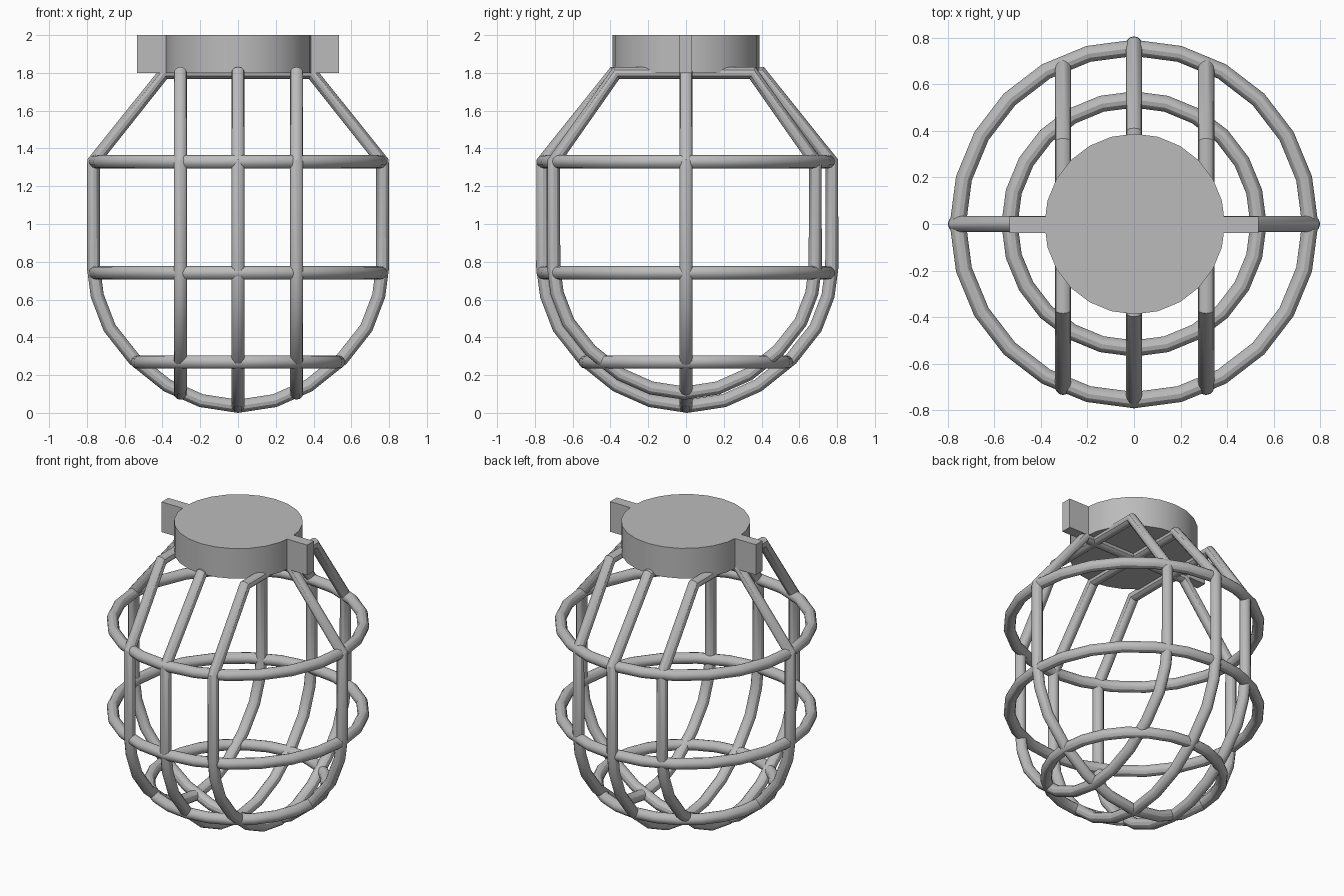
import bpy
import math

cube = bpy.data.objects.get("Cube")
if cube:
    bpy.data.objects.remove(cube, do_unlink=True)

grey = bpy.data.materials.new("plain grey")
grey.use_nodes = True
COLOUR = (0.5, 0.5, 0.5, 1)
grey.diffuse_color = COLOUR
grey.node_tree.nodes["Principled BSDF"].inputs["Base Color"].default_value = COLOUR

TUBE = 0.035


def finish(obj, name, angle=50):
    obj.name = name
    obj.data.materials.clear()
    obj.data.materials.append(grey)
    bpy.ops.object.select_all(action='DESELECT')
    obj.select_set(True)
    bpy.context.view_layer.objects.active = obj
    bpy.ops.object.shade_smooth_by_angle(angle=math.radians(angle))
    return obj


def wire(name, points):
    """Closed round bar through the points."""
    curve = bpy.data.curves.new(name, 'CURVE')
    curve.dimensions = '3D'
    curve.bevel_depth = TUBE
    curve.bevel_resolution = 4
    spline = curve.splines.new('POLY')
    spline.points.add(len(points) - 1)
    for p, co in zip(spline.points, points):
        p.co = (*co, 1)
    spline.use_cyclic_u = True
    temp = bpy.data.objects.new(name + " path", curve)
    bpy.context.collection.objects.link(temp)
    bpy.context.view_layer.update()
    mesh = bpy.data.meshes.new_from_object(
        temp.evaluated_get(bpy.context.evaluated_depsgraph_get()))
    bpy.data.objects.remove(temp, do_unlink=True)
    obj = bpy.data.objects.new(name, mesh)
    bpy.context.collection.objects.link(obj)
    return finish(obj, name, 30)


def frame_outline(scale, top):
    """Half profile mirrored into a closed hoop: flat top, slope, side, bowl."""
    bowl = [(0.765, 0.77), (0.745, 0.62), (0.68, 0.45), (0.55, 0.285),
            (0.375, 0.145), (0.195, 0.065)]
    half = [(top, 1.8), (0.765 * scale, 1.33)]
    half += [(w * scale, 0.77 - (0.77 - z) * scale) for w, z in bowl]
    bottom = [(0, 0.77 - 0.735 * scale)]
    return half + bottom + [(-w, z) for w, z in reversed(half)]


# Horizontal rings
for name, radius, z in (("upper_ring", 0.757, 1.33), ("middle_ring", 0.757, 0.742),
                        ("lower_ring", 0.535, 0.27)):
    wire(name, [(radius * math.cos(math.tau * i / 24),
                 radius * math.sin(math.tau * i / 24), z) for i in range(24)])

# Upright hoops
wire("cross_hoop", [(w, 0, z) for w, z in frame_outline(1, 0.39)])
wire("centre_hoop", [(0, w + 0.007, z) for w, z in frame_outline(1, 0.39)])
for name, x in (("right_hoop", -0.305), ("left_hoop", 0.31)):
    wire(name, [(x, w - 0.008, z) for w, z in frame_outline(0.905, 0.36)])

# Cap with a mounting tab on each side
bpy.ops.mesh.primitive_cylinder_add(vertices=24, radius=0.388, depth=0.2,
                                    location=(0.003, 0, 1.9))
finish(bpy.context.object, "cap")
for name, side in (("right_tab", -1), ("left_tab", 1)):
    bpy.ops.mesh.primitive_cube_add(size=1, location=(side * 0.45, -0.003, 1.9))
    tab = bpy.context.object
    tab.scale = (0.17, 0.07, 0.2)
    finish(tab, name)
